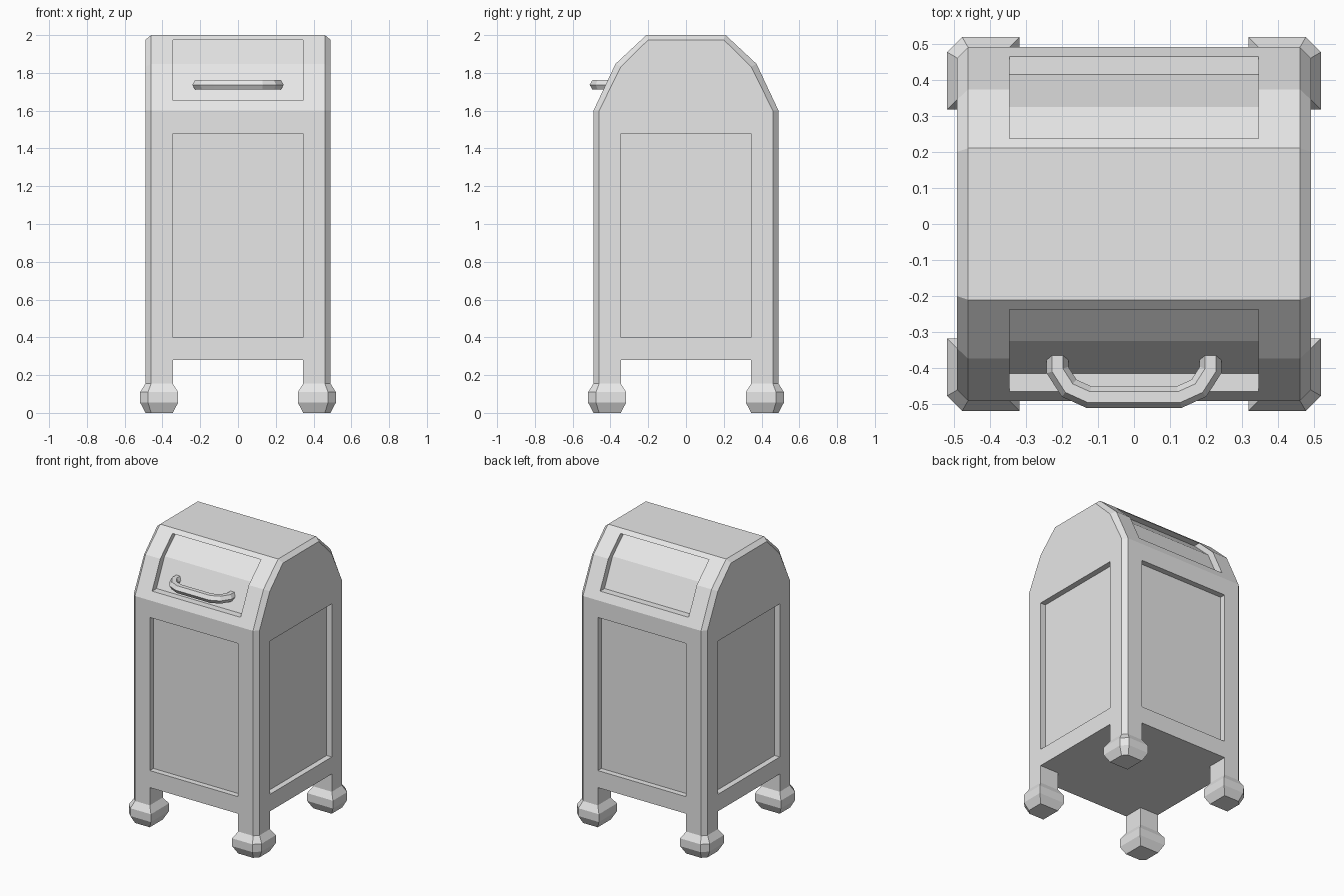
import bpy
import bmesh
import math
from mathutils import Vector

old = bpy.data.objects.get("Cube")
if old:
    bpy.data.objects.remove(old, do_unlink=True)

# Single painted metal colour
grey = bpy.data.materials.new("plain_grey")
grey.use_nodes = True
colour = (0.8, 0.8, 0.8, 1)
grey.diffuse_color = colour
grey.node_tree.nodes["Principled BSDF"].inputs["Base Color"].default_value = colour


def loft(bm, rings):
    """Skin a list of equal-length rings and cap both ends."""
    loops = [[bm.verts.new(p) for p in ring] for ring in rings]
    n = len(loops[0])
    for a, b in zip(loops, loops[1:]):
        for i in range(n):
            j = (i + 1) % n
            bm.faces.new((a[i], a[j], b[j], b[i]))
    bm.faces.new(loops[0][::-1])
    bm.faces.new(loops[-1])


def finish(name, bm):
    bmesh.ops.recalc_face_normals(bm, faces=bm.faces)
    mesh = bpy.data.meshes.new(name)
    bm.to_mesh(mesh)
    bm.free()
    mesh.materials.append(grey)
    obj = bpy.data.objects.new(name, mesh)
    bpy.context.collection.objects.link(obj)
    return obj


def box(bm, x, y, z):
    loft(bm, [[(x[0], y[0], h), (x[1], y[0], h), (x[1], y[1], h), (x[0], y[1], h)] for h in z])


HALF, BEVEL, BASE = 0.49, 0.03, 0.28
PANEL, DEPTH = 0.345, 0.04

# Body: arched section lofted across x, with chamfered side rims
outer = [(HALF, BASE), (HALF, 1.6), (0.373, 1.848), (0.21, 2.0)]
inner = [(HALF - BEVEL, BASE), (HALF - BEVEL, 1.6), (0.345, 1.832), (0.2, 1.975)]


def section(x, half):
    full = half + [(-y, z) for y, z in reversed(half)]
    return [(x, y, z) for y, z in full]


bm = bmesh.new()
rim = HALF - BEVEL
loft(bm, [section(-HALF, inner), section(-rim, outer),
          section(rim, outer), section(HALF, inner)])
body = finish("body", bm)

# Recess cutters: four wall panels, plus front and back hatches
bm = bmesh.new()
floor = HALF - DEPTH
hatch = [(0.415, 1.655), (0.325, 1.848), (0.188, 1.975), (0.7, 1.975), (0.7, 1.655)]
for s in (-1, 1):
    span = sorted((s * floor, s * 0.7))
    box(bm, (-PANEL, PANEL), span, (0.4, 1.48))
    box(bm, span, (-PANEL, PANEL), (0.4, 1.48))
    loft(bm, [[(x, s * y, z) for y, z in hatch] for x in (-PANEL, PANEL)])
cutter = finish("recess_cutter", bm)
cutter.hide_render = True

mod = body.modifiers.new("recesses", "BOOLEAN")
mod.operation = "DIFFERENCE"
mod.solver = "EXACT"
mod.object = cutter
bpy.context.view_layer.update()
cut = bpy.data.meshes.new_from_object(body.evaluated_get(bpy.context.evaluated_depsgraph_get()))
body.modifiers.clear()
body.data = cut
bpy.data.objects.remove(cutter, do_unlink=True)

# Legs with bulging feet, chamfered on the outer corner
MID, R = 0.4175, 0.0725
plan = [(-R, -R), (R, -R), (R, R - BEVEL), (R - BEVEL, R), (-R, R)]
levels = [(0, 1), (0.055, 1.39), (0.11, 1.39), (0.155, 1), (BASE, 1)]
for sx, side in ((1, "left"), (-1, "right")):
    for sy, end in ((-1, "front"), (1, "back")):
        bm = bmesh.new()
        loft(bm, [[(sx * (MID + k * x), sy * (MID + k * y), z) for x, y in plan]
                  for z, k in levels])
        finish(f"{end}_{side}_leg", bm)

# Hatch handle: hexagonal bar swept along a bent path
half_path = [(0.212, -0.36), (0.212, -0.405), (0.18, -0.455), (0.125, -0.48)]
path = [Vector(p) for p in half_path + [(-x, y) for x, y in reversed(half_path)]]
rings = []
for i, p in enumerate(path):
    before = (p - path[i - 1]).normalized() if i else None
    after = (path[i + 1] - p).normalized() if i < len(path) - 1 else None
    before, after = before or after, after or before
    tangent = (before + after).normalized()
    across = Vector((-tangent.y, tangent.x)) / tangent.dot(after)
    ring = []
    for k in range(6):
        a = k * math.pi / 3
        q = p + across * 0.03 * math.cos(a)
        ring.append((q.x, q.y, 1.737 + 0.03 * math.sin(a)))
    rings.append(ring)
bm = bmesh.new()
loft(bm, rings)
finish("hatch_handle", bm)
